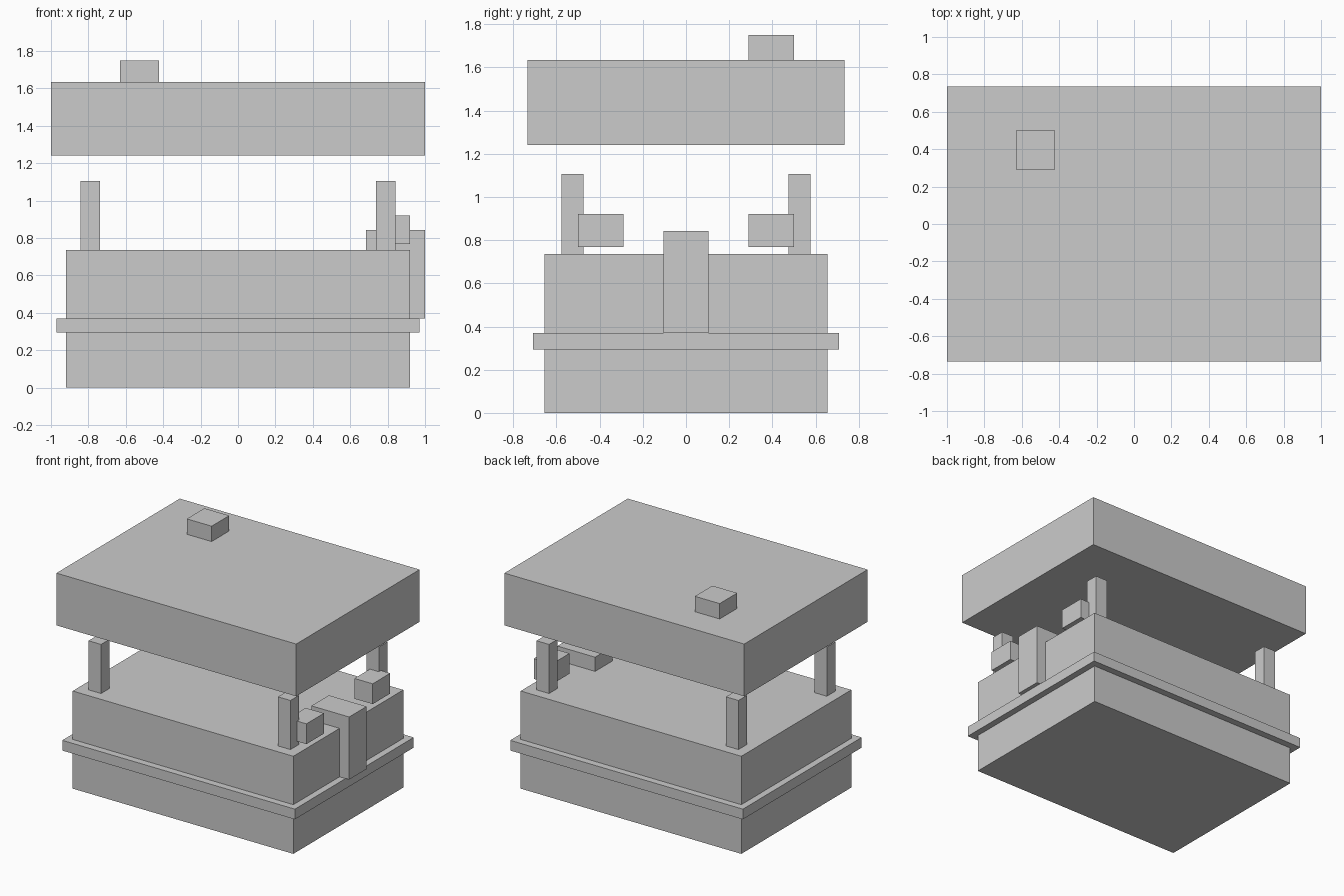
import bpy

if "Cube" in bpy.data.objects:
    bpy.data.objects.remove(bpy.data.objects["Cube"])


def box(name, x, y, z):
    """Axis-aligned box from (min, max) ranges."""
    bpy.ops.mesh.primitive_cube_add(
        size=1, location=[(a + b) / 2 for a, b in (x, y, z)])
    ob = bpy.context.object
    ob.name = ob.data.name = name
    for v in ob.data.vertices:
        for i, (a, b) in enumerate((x, y, z)):
            v.co[i] *= b - a
    return ob


def span(centre, size):
    return (centre - size / 2, centre + size / 2)


# Main body and the band around it
box("body", (-0.92, 0.92), (-0.655, 0.655), (0, 0.736))
box("band", (-0.97, 0.97), (-0.708, 0.708), (0.294, 0.371))

# Floating roof slab with a small chimney
box("roof", (-1, 1), (-0.735, 0.735), (1.24, 1.634))
box("chimney", span(-0.527, 0.207), span(0.395, 0.209), (1.634, 1.75))

# Corner posts
for sx, side in ((-1, "left"), (1, "right")):
    for sy, end in ((-1, "front"), (1, "back")):
        box(f"post_{end}_{side}", span(sx * 0.79, 0.104),
            span(sy * 0.526, 0.103), (0.736, 1.106))

# Block on the right side, flanked by two small boxes
box("side_block", (0.685, 1.0), (-0.104, 0.104), (0.371, 0.843))
for sy, end in ((-1, "front"), (1, "back")):
    box(f"small_box_{end}", (0.768, 0.92), span(sy * 0.395, 0.209), (0.768, 0.921))
